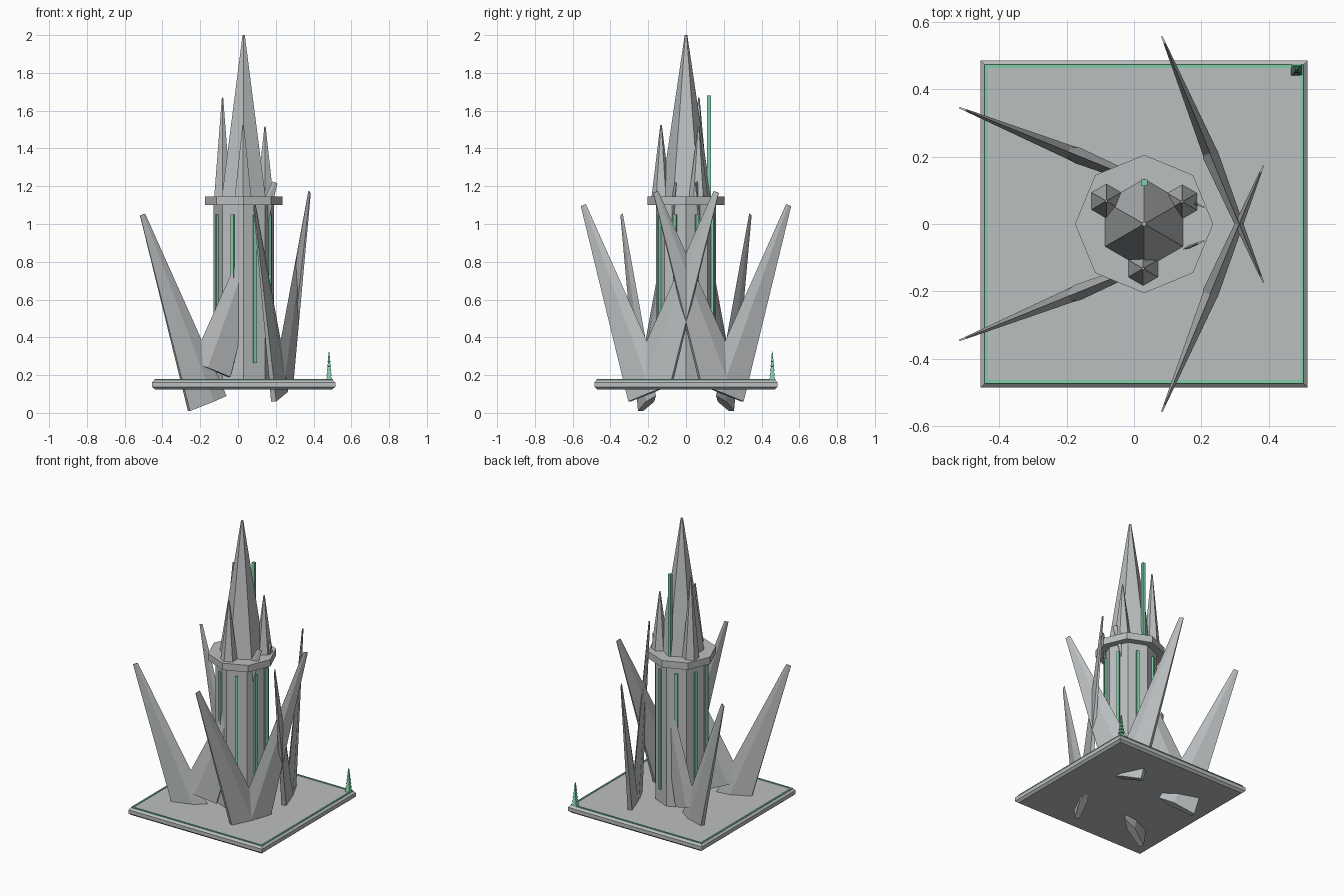
import bpy, bmesh, math
from mathutils import Vector

if "Cube" in bpy.data.objects:
    bpy.data.objects.remove(bpy.data.objects["Cube"])


def material(name, rgb):
    m = bpy.data.materials.new(name)
    m.diffuse_color = (*rgb, 1)
    m.use_nodes = True
    m.node_tree.nodes["Principled BSDF"].inputs["Base Color"].default_value = m.diffuse_color
    return m


GREY = material("stone grey", (0.50, 0.52, 0.53))
GREEN = material("mint green", (0.21, 0.62, 0.39))
CX = 0.03  # tower axis


def loft(name, rings, mat):
    """Skin a list of equal-length vertex rings and cap both ends."""
    bm = bmesh.new()
    vs = [[bm.verts.new(p) for p in ring] for ring in rings]
    n = len(rings[0])
    for a, b in zip(vs, vs[1:]):
        for i in range(n):
            j = (i + 1) % n
            bm.faces.new((a[i], a[j], b[j], b[i]))
    bm.faces.new(vs[0])
    bm.faces.new(vs[-1])
    bmesh.ops.recalc_face_normals(bm, faces=bm.faces)
    me = bpy.data.meshes.new(name)
    bm.to_mesh(me)
    bm.free()
    me.materials.append(mat)
    ob = bpy.data.objects.new(name, me)
    bpy.context.collection.objects.link(ob)
    return ob


def turned(name, x, y, profile, sides, mat, start=0.0):
    """Regular polygon column from (radius, z) pairs."""
    rings = []
    for r, z in profile:
        angs = [start + math.tau * i / sides for i in range(sides)]
        rings.append([(x + r * math.cos(a), y + r * math.sin(a), z) for a in angs])
    return loft(name, rings, mat)


def box(name, cx, cy, sx, sy, z0, z1, mat, ang=0.0):
    ca, sa = math.cos(ang), math.sin(ang)
    corners = [(-sx / 2, -sy / 2), (sx / 2, -sy / 2), (sx / 2, sy / 2), (-sx / 2, sy / 2)]
    rings = [[(cx + u * ca - v * sa, cy + u * sa + v * ca, z) for u, v in corners]
             for z in (z0, z1)]
    return loft(name, rings, mat)


def blade(name, base, tip):
    """Flattened five-sided shard leaning in a vertical plane."""
    base, tip = Vector(base), Vector(tip)
    w = (tip - base).normalized()
    n = w.cross(Vector((0, 0, 1))).normalized()
    v = w.cross(n)
    if v.z < 0:
        v.negate()
    rings = []
    for c, r in ((base, 0.127), (tip, 0.017)):
        c = c - v * r * 0.095
        angs = [math.tau * i / 5 for i in range(5)]
        rings.append([c + v * r * math.cos(a) + n * r * 0.2 * math.sin(a) for a in angs])
    return loft(name, rings, GREY)


# chamfered base plate
q = math.sqrt(2)
turned("base_plate", CX, 0, [(0.470 * q, 0.125), (0.485 * q, 0.138),
                             (0.485 * q, 0.162), (0.472 * q, 0.175)],
       4, GREY, math.pi / 4)

# green border line on the plate
for s in (-1, 1):
    box("border_side", CX + s * 0.468, 0, 0.010, 0.946, 0.170, 0.179, GREEN)
    box("border_end", CX, s * 0.468, 0.946, 0.010, 0.170, 0.179, GREEN)

# octagonal tower and collar
turned("tower", CX, 0, [(0.160, 0.16), (0.160, 1.11)], 8, GREY)
turned("collar", CX, 0, [(0.205, 1.10), (0.205, 1.145)], 8, GREY)

# green light strips on every tower face
for i in range(8):
    a = math.tau * (i + 0.5) / 8
    box("light_strip", CX + 0.151 * math.cos(a), 0.151 * math.sin(a),
        0.018, 0.018, 0.265, 1.05, GREEN, a)

# spires
turned("main_spire", CX, 0, [(0.134, 1.14), (0.007, 2.0)], 6, GREY, math.pi / 2)
for x, y, top in ((-0.082, 0.068, 1.67), (0.143, 0.066, 1.515), (0.027, -0.132, 1.525)):
    turned("small_spire", x, y, [(0.051, 1.14), (0.004, top)], 6, GREY, math.pi / 2)

# green antenna
box("antenna", CX, 0.122, 0.019, 0.019, 1.14, 1.68, GREEN)

# V-shaped shard pairs, mirrored front to back
for s in (-1, 1):
    blade("left_outer_shard", (-0.16, s * 0.20, 0.05), (-0.505, s * 0.34, 1.05))
    blade("left_inner_shard", (-0.145, s * 0.194, 0.23), (0.195, s * 0.055, 1.22))
    blade("right_outer_shard", (0.23, s * 0.20, 0.10), (0.088, s * 0.543, 1.10))
    blade("right_inner_shard", (0.237, s * 0.18, 0.18), (0.378, -s * 0.16, 1.17))

# small tiered tree in the corner
tiers = []
for i in range(6):
    z, r = 0.175 + 0.024 * i, 0.024 * (1 - i / 7)
    tiers += [(r, z), (r * 0.5, z + 0.022)]
tiers.append((0.001, 0.325))
turned("corner_tree", 0.482, 0.457, tiers, 4, GREEN, math.pi / 4)
